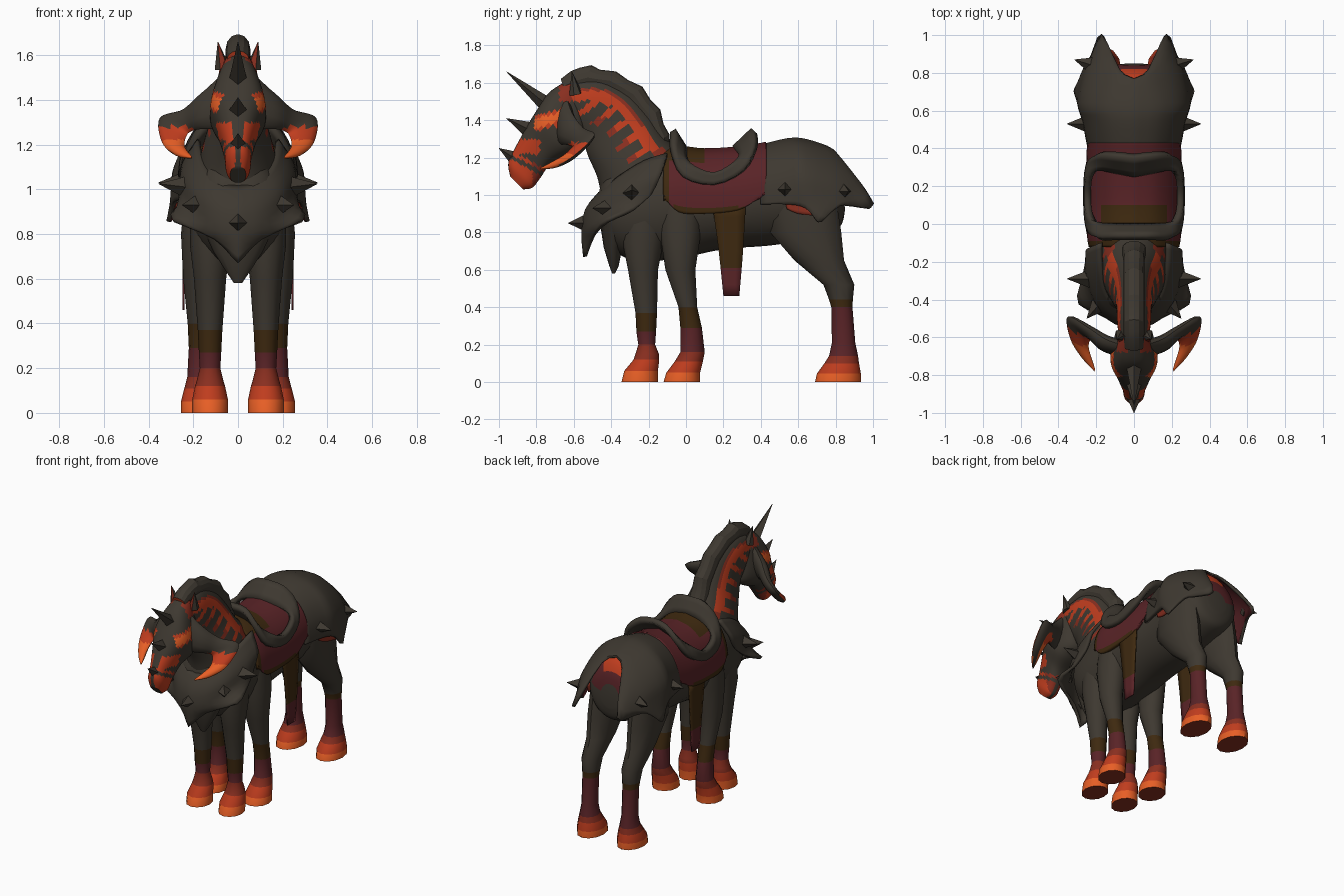
import bpy, bmesh, math
from mathutils import Vector

if "Cube" in bpy.data.objects:
    bpy.data.objects.remove(bpy.data.objects["Cube"], do_unlink=True)

MATS = {"charcoal": (.048, .04, .03), "brown": (.048, .022, .005), "maroon": (.1, .017, .02),
        "dark_red": (.25, .028, .014), "ember_red": (.52, .046, .013), "ember_orange": (.85, .12, .02)}
for key, rgb in MATS.items():
    m = MATS[key] = bpy.data.materials.new(key)
    m.use_nodes = True
    m.diffuse_color = (*rgb, 1)
    m.node_tree.nodes["Principled BSDF"].inputs["Base Color"].default_value = (*rgb, 1)

# Smooth interpolation of number tuples, k steps per span
def flow(keys, k):
    out = []
    for i in range(len(keys) - 1):
        p0, p1, p2, p3 = (keys[max(0, min(len(keys) - 1, i + d))] for d in (-1, 0, 1, 2))
        for t in (s / k for s in range(k)):
            out.append(tuple(b + .5 * t * (c - a + t * (2*a - 5*b + 4*c - d + t * (3*(b - c) + d - a)))
                             for a, b, c, d in zip(p0, p1, p2, p3)))
    return out + [tuple(keys[-1])]

# Painted skin over rows of points: a closed, capped loft or an open plate
def skin(name, rows, paint="charcoal", closed=True, mirror=False, thick=0, lining=None, angle=40):
    bm = bmesh.new()
    vs = [[bm.verts.new(p) for p in r] for r in rows]
    n = len(rows[0])
    for a, b in zip(vs, vs[1:]):
        for j in range(n if closed else n - 1):
            bm.faces.new((a[j], a[(j + 1) % n], b[(j + 1) % n], b[j]))
    bm.normal_update()
    if closed:
        bm.faces.new(vs[0])
        bm.faces.new(vs[-1])
        bmesh.ops.recalc_face_normals(bm, faces=bm.faces)
    else:
        mid = Vector((0, sum(v.co.y for v in bm.verts) / len(bm.verts), .9))
        if sum(f.normal.dot(f.calc_center_median() - mid) for f in bm.faces) < 0:
            bmesh.ops.reverse_faces(bm, faces=bm.faces)
    bm.normal_update()
    slots = []
    for f in bm.faces:
        key = paint(f.calc_center_median(), f.normal) if callable(paint) else paint
        if key not in slots:
            slots.append(key)
        f.material_index = slots.index(key)
    me = bpy.data.meshes.new(name)
    for key in slots + ([lining] if lining else []):
        me.materials.append(MATS[key])
    bm.to_mesh(me)
    bm.free()
    ob = bpy.data.objects.new(name, me)
    bpy.context.collection.objects.link(ob)
    if mirror:
        ob.modifiers.new("mirror", 'MIRROR').use_clip = True
    if thick:
        mod = ob.modifiers.new("thickness", 'SOLIDIFY')
        mod.thickness, mod.offset = thick, 0
        mod.material_offset = len(slots) if lining else 0
    bpy.ops.object.select_all(action='DESELECT')
    ob.select_set(True)
    bpy.context.view_layer.objects.active = ob
    bpy.ops.object.shade_smooth_by_angle(angle=math.radians(angle))

def circle(n, power=1):
    ring = [(math.cos(math.tau * j / n), math.sin(math.tau * j / n)) for j in range(n)]
    return [[math.copysign(abs(v) ** power, v) for v in p] for p in ring]

# Loft of ellipses; a section is (y, z) to (y, z) and a half width
def tube(name, sections, paint="charcoal", n=16, cx=0, power=1, **kw):
    skin(name, [[(cx + w * s, (ay + by + c * (by - ay)) / 2, (az + bz + c * (bz - az)) / 2)
                 for c, s in circle(n, power)] for ay, az, by, bz, w in sections], paint, **kw)

# Mirrored draped plate
def sheet(name, rows, paint="charcoal", k=3, thick=.02, **kw):
    flat = flow([sum(flow(r, k), ()) for r in rows], k)
    skin(name, [[(max(r[i], 0), r[i + 1], r[i + 2]) for i in range(0, len(r), 3)] for r in flat],
         paint, closed=False, mirror=True, thick=thick, **kw)

def arch(y, top, w, hem, drop=.27):
    angles = [math.radians(a) for a in (0, 25, 50, 72, 90)]
    return [(w * math.sin(a), y, top - drop + drop * math.cos(a)) for a in angles] + [(w, y, hem)]

def spike(name, base, tip, r, paint="charcoal", n=4, pair=False):
    a, b = Vector(base), Vector(tip)
    q = (b - a).to_track_quat('Z', 'Y')
    skin(name, [[p + q @ Vector((w * c, w * s, 0)) for c, s in circle(n)] for p, w in ((a, r), (b, .001))],
         paint, mirror=pair, angle=25)

# Trunk, with the glowing tail root
tube("trunk", flow([
    (-.48, .9, -.46, 1.04, .09), (-.42, .74, -.40, 1.15, .17), (-.28, .65, -.25, 1.2, .215),
    (-.05, .66, -.05, 1.24, .23), (.2, .71, .2, 1.2, .23), (.45, .73, .45, 1.25, .23),
    (.62, .76, .62, 1.27, .235), (.76, .8, .76, 1.24, .21), (.83, .84, .82, 1.16, .15),
    (.85, .92, .84, 1.08, .07)], 4), n=28, paint=lambda c, n: "charcoal" if c.y < .72 or c.z < 1.02 or
    abs(c.x) > .15 else "ember_red" if c.z > 1.15 and abs(c.x) < .07 else "maroon")

# Legs: heat bands rise from the hooves
def leg_paint(tops):
    def rule(c, n):
        if n.z < -.9 and c.z < .05:
            return "dark_red"
        bands = zip(tops, ("ember_orange", "ember_red", "dark_red", "maroon", "brown"))
        return next((key for top, key in bands if c.z < top), "charcoal")
    return rule

LEGS = {
    "front_legs": (.125, (.06, .12, .2, .27, .37), [
        (0, -.345, -.15, .08), (.06, -.33, -.15, .08), (.12, -.28, -.143, .067), (.15, -.27, -.145, .058),
        (.2, -.255, -.165, .046), (.27, -.265, -.16, .05), (.37, -.27, -.155, .055),
        (.6, -.31, -.15, .072), (.75, -.34, -.12, .09), (.9, -.33, -.1, .09)]),
    "middle_legs": (.17, (.05, .11, .16, .29, .4), [
        (0, -.12, .075, .085), (.05, -.105, .075, .085), (.11, -.06, .09, .07), (.16, -.03, .1, .057),
        (.29, -.03, .085, .05), (.4, -.04, .06, .055), (.6, -.11, .05, .075), (.8, -.14, .08, .085),
        (.95, -.14, .09, .07)]),
    "hind_legs": (.155, (.045, .1, .14, .4, .44), [
        (0, .69, .935, .088), (.045, .7, .935, .088), (.1, .74, .925, .075), (.14, .765, .92, .062),
        (.21, .78, .905, .05), (.4, .777, .89, .052), (.44, .765, .892, .055), (.52, .735, .9, .062),
        (.65, .58, .845, .076), (.8, .45, .83, .09), (1, .43, .8, .08)])}
for name, (cx, tops, cuts) in LEGS.items():
    tube(name, [(a, z, b, z, w) for z, a, b, w in cuts], leg_paint(tops), n=12, cx=cx, mirror=True)

# Neck: dark crest, glowing band below it, dark ribs, dark throat
NECK = flow([(-.44, .9, 0, 1.2, .19), (-.47, 1.08, -.11, 1.31, .155), (-.52, 1.2, -.19, 1.43, .115),
             (-.55, 1.28, -.3, 1.55, .095), (-.61, 1.36, -.45, 1.625, .088), (-.66, 1.44, -.57, 1.62, .075)], 10)

def neck_paint(c, n):
    depth = min(math.hypot(c.y - s[2], c.z - s[3]) for s in NECK)
    along = .8 * (c.z - 1.05) - .6 * (c.y + .2)
    if depth < .055 or depth > .25 or along < .02:
        return "charcoal"
    if depth < .12:
        return "dark_red" if depth < .07 or along < .13 else "ember_red"
    if (along * 11) % 1 < .62:
        return "charcoal"
    return "ember_red" if depth < .19 and along > .1 else "dark_red"

tube("neck", NECK, neck_paint, n=48)

# Mane: stepped crest with a glowing forelock
MANE = flow([(-.18, 1.2, -.09, 1.26, .07), (-.21, 1.33, -.12, 1.38, .06), (-.28, 1.44, -.19, 1.51, .055),
             (-.38, 1.54, -.31, 1.615, .055), (-.5, 1.57, -.46, 1.67, .055), (-.58, 1.55, -.57, 1.68, .055),
             (-.64, 1.54, -.67, 1.62, .05)], 2)
tube("mane", [(a, b, c + .012 * (i % 2), d + .012 * (i % 2), w) for i, (a, b, c, d, w) in enumerate(MANE)],
     lambda c, n: "ember_red" if c.y < -.6 and n.y < -.6 else "charcoal", n=12, angle=20)

# Head with burning eyes, cheeks and mouth
def head_paint(c, n):
    x, eye = abs(c.x), abs(c.z - 1.4 - .25 * (c.y + .74))
    if x > .045 and -.81 < c.y < -.65 and eye < .042:
        return "ember_orange" if eye < .026 and x > .055 else "ember_red"
    mouth = c.z - 1.15 + .55 * (c.y + .82)
    if c.y < -.75 and x > .012 and mouth < .025:
        return "charcoal" if -.022 < mouth < .003 else "ember_red" if c.y < -.82 else "dark_red"
    if c.y < -.78 and x > .025 and 1.22 < c.z < 1.3:
        return "ember_red"
    return "dark_red" if x > .035 and c.y > -.68 and c.z > 1.5 else "charcoal"

tube("head", flow([
    (-.54, 1.42, -.62, 1.62, .065), (-.54, 1.28, -.73, 1.55, .105), (-.62, 1.22, -.8, 1.45, .125),
    (-.72, 1.17, -.86, 1.35, .09), (-.78, 1.09, -.92, 1.24, .062), (-.82, 1.04, -.95, 1.17, .055),
    (-.87, 1.03, -.94, 1.1, .035)], 8), head_paint, n=44, power=.78)
spike("brow_horn", (0, -.73, 1.47), (0, -.96, 1.66), .045)
spike("face_spike", (0, -.82, 1.34), (0, -.96, 1.41), .05)
spike("nose_spike", (0, -.89, 1.18), (0, -1, 1.25), .05)
spike("ears", (.07, -.59, 1.54), (.09, -.61, 1.66), .036, n=6, pair=True,
      paint=lambda c, n: "dark_red" if n.y < -.8 else "charcoal")

# Cheek horns: sweep out from the jaw, then curl forward to a point
EDGES = flow([
    (.06, -.64, 1.53, .08, -.68, 1.27, .04), (.15, -.61, 1.44, .16, -.65, 1.27, .04),
    (.24, -.55, 1.36, .21, -.61, 1.26, .03), (.35, -.49, 1.32, .23, -.61, 1.24, .025),
    (.34, -.6, 1.21, .24, -.65, 1.2, .024), (.28, -.7, 1.155, .225, -.71, 1.17, .018),
    (.21, -.78, 1.14, .205, -.77, 1.145, .004)], 5)
rings = []
for i, e in enumerate(EDGES):
    outer, inner = Vector(e[:3]), Vector(e[3:6])
    a, b = EDGES[max(i - 1, 0)], EDGES[min(i + 1, len(EDGES) - 1)]
    path = Vector(b[:3]) + Vector(b[3:6]) - Vector(a[:3]) - Vector(a[3:6])
    out = path.cross(outer - inner).normalized() * e[6]
    rings.append([(outer + inner) / 2 + (outer - inner) / 2 * c + out * s for c, s in circle(12)])
skin("cheek_horns", rings, lambda c, n: "charcoal" if c.x < .2 or c.z > 1.28 or (n.y > -.15 and n.x > -.3)
     else "ember_orange" if c.z < 1.22 else "ember_red", mirror=True)

# Chest armour
sheet("chest_plate", [
    [(0, -.46, 1.01), (.085, -.435, 1.03), (.145, -.35, 1.1), (.17, -.22, 1.18), (.175, -.1, 1.22)],
    [(0, -.53, .92), (.1, -.5, .94), (.19, -.41, 1), (.235, -.25, 1.08), (.24, -.13, 1.12)],
    [(0, -.55, .8), (.1, -.52, .82), (.2, -.43, .9), (.25, -.28, .98), (.245, -.16, 1.05)],
    [(0, -.54, .67), (.1, -.49, .78), (.29, -.42, .86), (.265, -.28, .92), (.245, -.19, 1)]])
tube("chest_keel", [(-.46, .85, -.3, .85, .17), (-.44, .72, -.34, .72, .11), (-.41, .62, -.36, .62, .045),
                    (-.395, .58, -.38, .58, .018)])
spike("chest_spike", (0, -.53, .85), (0, -.63, .85), .05)
spike("breast_spikes", (.18, -.42, .93), (.25, -.5, .93), .05, pair=True)
spike("shoulder_spikes", (.23, -.29, 1.01), (.355, -.29, 1.025), .05, pair=True)

# Rump armour, split at the tail, with red cloth below the hem
sheet("rump_armour", [
    arch(.4, 1.26, .235, .95), arch(.55, 1.295, .265, .95), arch(.64, 1.29, .29, .93),
    [(0, .75, 1.255), (.08, .78, 1.23), (.16, .84, 1.14), (.235, .82, 1.06), (.27, .77, .98), (.31, .7, .86)],
    [(0, .76, 1.245), (.08, .81, 1.2), (.165, 1, .95), (.22, .89, .94), (.26, .82, .94), (.3, .72, .86)]],
    lining="maroon")
sheet("hem_cloth", [[(.25, .53, .96), (.25, .54, .925)], [(.262, .6, .96), (.262, .6, .9)],
                    [(.28, .7, .95), (.28, .68, .89)]], "dark_red", thick=.008)
spike("flank_spikes", (.25, .53, 1.03), (.355, .53, 1.03), .045, pair=True)
spike("hip_spikes", (.22, .84, 1.02), (.315, .87, 1.02), .045, pair=True)

# Saddle cloth with brown borders, the raised rim around the seat, and hanging straps
sheet("saddle_cloth", [arch(-.12, 1.25, .23, 1.0), arch(-.04, 1.255, .24, .91), arch(.1, 1.24, .243, .9),
                       arch(.28, 1.25, .243, .92), arch(.38, 1.265, .24, .98), arch(.43, 1.275, .238, 1.02)],
      lambda c, n: "brown" if c.y < -.09 or c.z < .94 or (c.y < .1 and c.z > 1.17) else "maroon", k=4)
sheet("saddle_rim", [
    [(0, -.07, 1.345), (0, -.01, 1.25)], [(.1, -.07, 1.335), (.1, -.01, 1.23)],
    [(.19, -.075, 1.24), (.18, 0, 1.18)], [(.24, -.02, 1.1), (.235, .05, 1.15)],
    [(.252, .15, 1.055), (.245, .15, 1.12)], [(.24, .31, 1.13), (.235, .25, 1.17)],
    [(.19, .37, 1.25), (.18, .29, 1.2)], [(.1, .37, 1.33), (.1, .28, 1.225)],
    [(0, .36, 1.345), (0, .26, 1.25)]], thick=.035)
sheet("side_straps", [[(.245, .14, .95), (.245, .32, .95)], [(.245, .175, .7), (.245, .305, .7)],
                      [(.243, .2, .46), (.243, .285, .46)]],
      lambda c, n: "maroon" if c.z < .57 else "brown", thick=.009)
